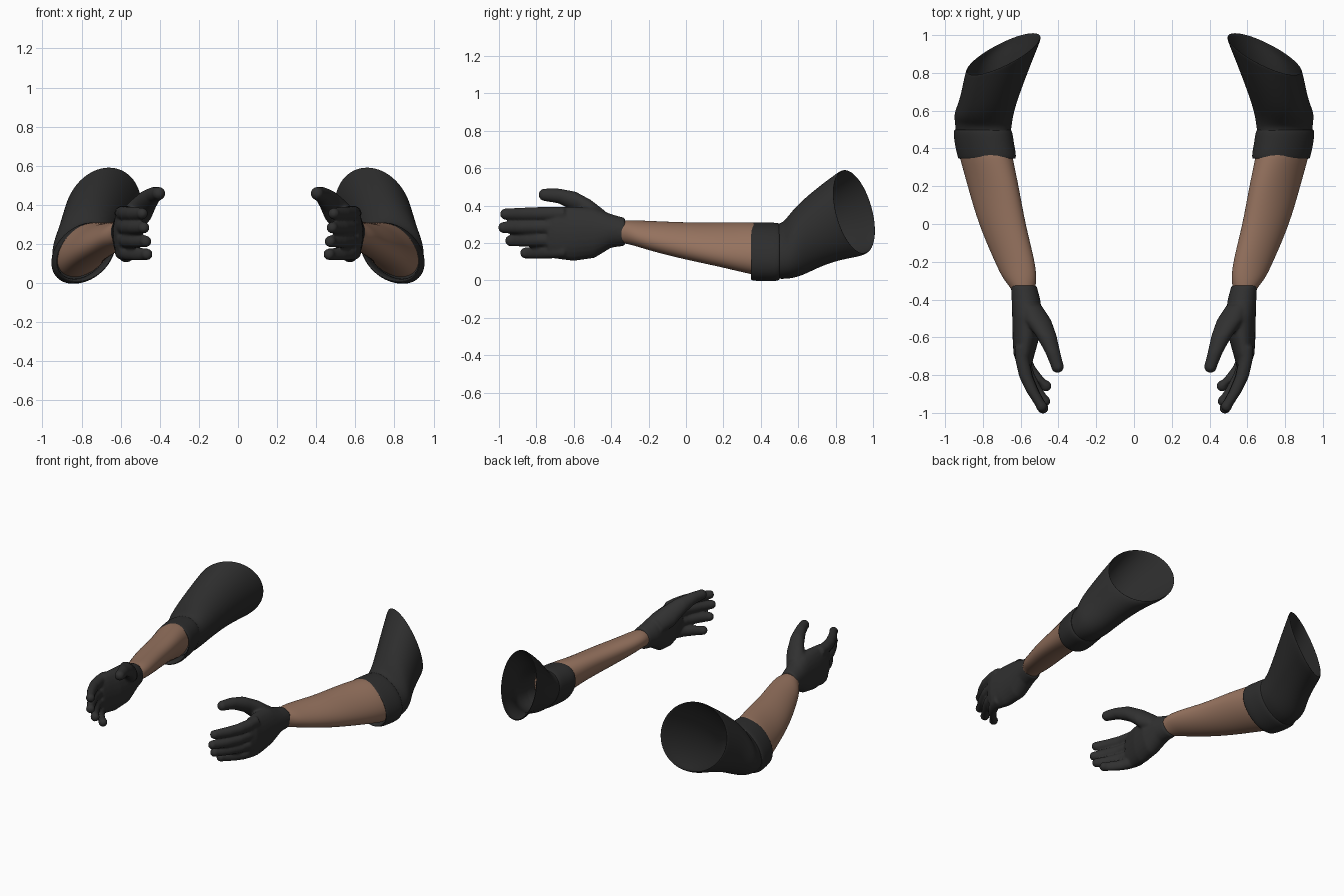
import bpy, bmesh
from math import sin, cos, pi, radians
from mathutils import Vector, Matrix

if "Cube" in bpy.data.objects:
    bpy.data.objects.remove(bpy.data.objects["Cube"], do_unlink=True)


def material(name, rgb):
    m = bpy.data.materials.new(name)
    m.use_nodes = True
    m.diffuse_color = (*rgb, 1)
    m.node_tree.nodes["Principled BSDF"].inputs["Base Color"].default_value = (*rgb, 1)
    return m


CLOTH = material("sleeve black", (0.026, 0.026, 0.026))
GLOVE = material("glove black", (0.03, 0.03, 0.03))
SKIN = material("skin brown", (0.30, 0.168, 0.112))


def ring(bm, x, y, z, long, short, roll=0, kx=0, kz=0, n=24):
    """Rolled ellipse across the arm; kx and kz lean it along y."""
    r = radians(roll)
    verts = []
    for i in range(n):
        a, b = long * cos(2 * pi * i / n), short * sin(2 * pi * i / n)
        dx, dz = a * cos(r) - b * sin(r), a * sin(r) + b * cos(r)
        verts.append(bm.verts.new((x + dx, y + kx * dx + kz * dz, z + dz)))
    return verts


def loft(bm, rings, caps=(False, False), closed=False):
    loops = [ring(bm, *r) for r in rings]
    pairs = list(zip(loops, loops[1:]))
    if closed:
        pairs.append((loops[-1], loops[0]))
    for p, q in pairs:
        for i in range(len(p)):
            j = (i + 1) % len(p)
            bm.faces.new((p[i], p[j], q[j], q[i]))
    for cap, loop in zip(caps, (loops[0], loops[-1])):
        if cap:
            bm.faces.new(loop)


def digit(bm, points, radii):
    """Tapered finger with a round tip."""
    loft(bm, [(*p, r, r) for p, r in zip(points, radii)], caps=(True, True))
    bmesh.ops.create_uvsphere(bm, u_segments=20, v_segments=12, radius=radii[-1],
                              matrix=Matrix.Translation(points[-1]))


def finish(name, bm, *mats):
    bmesh.ops.recalc_face_normals(bm, faces=bm.faces)
    for f in bm.faces:
        f.smooth = True
    mesh = bpy.data.meshes.new(name)
    bm.to_mesh(mesh)
    bm.free()
    for m in mats:
        mesh.materials.append(m)
    ob = bpy.data.objects.new(name, mesh)
    bpy.context.collection.objects.link(ob)
    return ob


def subdivide_and_mirror(ob, levels=2):
    if levels:
        ob.modifiers.new("round", "SUBSURF").levels = levels
        ob.modifiers["round"].render_levels = levels
    ob.modifiers.new("other arm", "MIRROR")


# Bare forearm, its hidden elbow end closed with cloth
bm = bmesh.new()
loft(bm, [
    (0.795, 0.42, 0.165, 0.165, 0.115, -45),
    (0.785, 0.36, 0.17, 0.165, 0.115, -45),
    (0.745, 0.20, 0.19, 0.157, 0.094, -38),
    (0.700, 0.00, 0.21, 0.136, 0.086, -30),
    (0.630, -0.20, 0.24, 0.114, 0.070, -25),
    (0.605, -0.29, 0.257, 0.094, 0.062, -20),
    (0.585, -0.345, 0.26, 0.062, 0.060, -20),
    (0.580, -0.38, 0.26, 0.055, 0.055, -20)], caps=(True, False))
for f in bm.faces:
    f.material_index = int(len(f.verts) > 4)
subdivide_and_mirror(finish("forearm", bm, SKIN, CLOTH))

# Hollow upper sleeve with a slanted open end
bm = bmesh.new()
loft(bm, [
    (0.795, 0.43, 0.155, 0.166, 0.118, -45),
    (0.798, 0.50, 0.155, 0.170, 0.122, -45),
    (0.797, 0.54, 0.163, 0.174, 0.132, -47, 0, -0.1),
    (0.795, 0.59, 0.190, 0.180, 0.142, -48, -0.1, -0.25),
    (0.765, 0.67, 0.250, 0.180, 0.152, -52, -0.25, -0.38),
    (0.727, 0.79, 0.315, 0.210, 0.172, -60, -0.4, -0.35),
    (0.700, 0.87, 0.350, 0.232, 0.188, -65, -0.48, -0.3),
    (0.690, 0.90, 0.368, 0.235, 0.192, -65, -0.5, -0.3)])
sleeve = finish("sleeve", bm, CLOTH)
thick = sleeve.modifiers.new("cloth thickness", "SOLIDIFY")
thick.thickness = 0.008
subdivide_and_mirror(sleeve)

# Folded cuff, a closed band around the elbow
bm = bmesh.new()
loft(bm, [
    (0.780, 0.350, 0.157, 0.166, 0.116, -45),
    (0.778, 0.343, 0.155, 0.175, 0.126, -45),
    (0.780, 0.365, 0.154, 0.181, 0.131, -45),
    (0.793, 0.430, 0.153, 0.182, 0.131, -45),
    (0.800, 0.485, 0.153, 0.181, 0.131, -45),
    (0.801, 0.505, 0.154, 0.172, 0.124, -45),
    (0.800, 0.490, 0.155, 0.160, 0.112, -45),
    (0.790, 0.410, 0.160, 0.160, 0.110, -45)], closed=True)
subdivide_and_mirror(finish("cuff", bm, CLOTH))

# Glove: palm, four fingers and thumb fused into one skin
bm = bmesh.new()
loft(bm, [
    (0.584, -0.325, 0.26, 0.074, 0.068, -90),
    (0.572, -0.40, 0.265, 0.090, 0.076, -90),
    (0.565, -0.49, 0.255, 0.135, 0.080, -90),
    (0.572, -0.60, 0.25, 0.146, 0.071, -90),
    (0.582, -0.69, 0.255, 0.140, 0.056, -90),
    (0.580, -0.74, 0.255, 0.120, 0.040, -90)], caps=(True, True))
fingers = [  # base height, tip
    (0.357, (0.490, -0.965, 0.355)),
    (0.287, (0.482, -0.975, 0.283)),
    (0.220, (0.472, -0.938, 0.213)),
    (0.158, (0.466, -0.858, 0.147))]
for base_z, tip in fingers:
    base, tip = Vector((0.595, -0.65, base_z)), Vector(tip)
    path = [base.lerp(tip, t) + Vector((0.03 * sin(pi * t), 0, 0))
            for t in (0, 0.25, 0.5, 0.75, 1)]
    digit(bm, path, (0.038, 0.037, 0.036, 0.034, 0.030))
digit(bm, [(0.55, -0.43, 0.31), (0.51, -0.51, 0.36), (0.465, -0.59, 0.42),
           (0.43, -0.68, 0.452), (0.405, -0.755, 0.458)],
      (0.06, 0.072, 0.055, 0.040, 0.034))
glove = finish("glove", bm, GLOVE)
fuse = glove.modifiers.new("fuse", "REMESH")
fuse.mode = "VOXEL"
fuse.voxel_size = 0.008
fuse.use_smooth_shade = True
soft = glove.modifiers.new("soften", "SMOOTH")
soft.factor = 0.5
soft.iterations = 6
subdivide_and_mirror(glove, 0)
